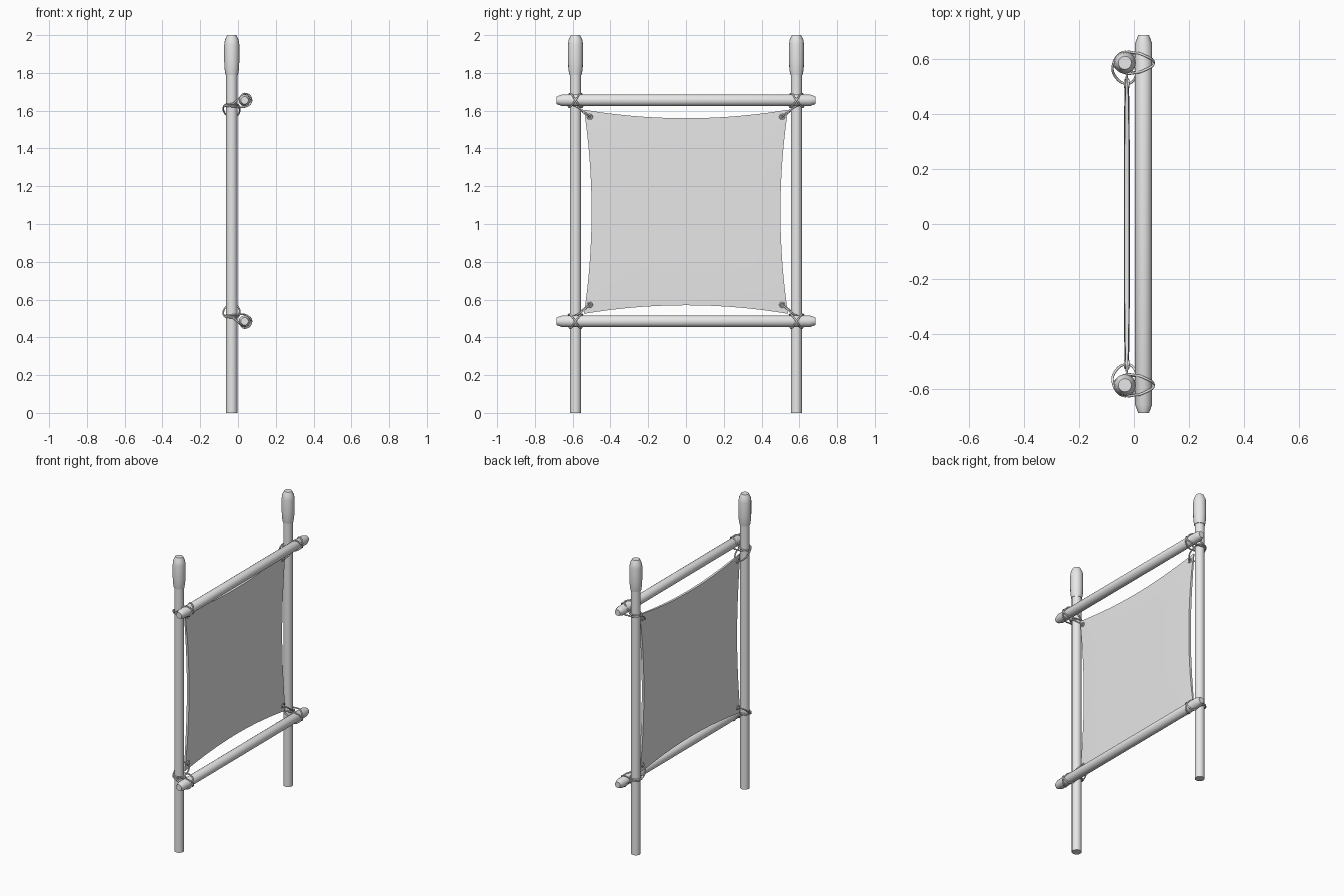
import bpy, bmesh, math
from mathutils import Matrix, Vector

cube = bpy.data.objects.get("Cube")
if cube:
    bpy.data.objects.remove(cube, do_unlink=True)

grey = bpy.data.materials.new("plain_grey")
grey.use_nodes = True
GREY = (0.8, 0.8, 0.8, 1)
grey.diffuse_color = GREY
grey.node_tree.nodes["Principled BSDF"].inputs["Base Color"].default_value = GREY

POST_X, POST_Y = -0.033, 0.585
RAIL_X, MID_Z, RAIL_DZ = 0.035, 1.07, 0.585
CLOTH_X = -0.026


def add_object(name, bm, angle=35):
    bmesh.ops.recalc_face_normals(bm, faces=bm.faces)
    mesh = bpy.data.meshes.new(name)
    bm.to_mesh(mesh)
    bm.free()
    mesh.materials.append(grey)
    ob = bpy.data.objects.new(name, mesh)
    bpy.context.collection.objects.link(ob)
    bpy.ops.object.select_all(action='DESELECT')
    ob.select_set(True)
    bpy.context.view_layer.objects.active = ob
    bpy.ops.object.shade_smooth_by_angle(angle=math.radians(angle))
    return ob


def turned(name, profile, matrix, sides=16):
    """Closed round bar from (radius, height) pairs, turned about local z."""
    bm = bmesh.new()
    rings = [[bm.verts.new((r * math.cos(math.tau * i / sides),
                            r * math.sin(math.tau * i / sides), h))
              for i in range(sides)] for r, h in profile]
    for a, b in zip(rings, rings[1:]):
        for i in range(sides):
            j = (i + 1) % sides
            bm.faces.new((a[i], a[j], b[j], b[i]))
    bm.faces.new(rings[0][::-1])
    bm.faces.new(rings[-1])
    bm.transform(matrix)
    return add_object(name, bm)


def rope(name, points, radius=0.0045):
    """Closed smooth loop of cord through the points."""
    curve = bpy.data.curves.new(name, 'CURVE')
    curve.dimensions = '3D'
    curve.bevel_depth = radius
    curve.bevel_resolution = 2
    curve.resolution_u = 5
    spline = curve.splines.new('BEZIER')
    spline.bezier_points.add(len(points) - 1)
    for bp, p in zip(spline.bezier_points, points):
        bp.co = p
        bp.handle_left_type = bp.handle_right_type = 'AUTO'
    spline.use_cyclic_u = True
    curve.materials.append(grey)
    ob = bpy.data.objects.new(name, curve)
    bpy.context.collection.objects.link(ob)


def eyelet(name, centre, major=0.012, minor=0.004, n=16, m=6):
    """Ring facing x."""
    bm = bmesh.new()
    rings = []
    for i in range(n):
        a = math.tau * i / n
        ring = []
        for k in range(m):
            b = math.tau * k / m
            r = major + minor * math.cos(b)
            ring.append(bm.verts.new(Vector(centre) + Vector(
                (minor * math.sin(b), r * math.cos(a), r * math.sin(a)))))
        rings.append(ring)
    for i in range(n):
        a, b = rings[i], rings[(i + 1) % n]
        for k in range(m):
            q = (k + 1) % m
            bm.faces.new((a[k], a[q], b[q], b[k]))
    add_object(name, bm, 80)


# Posts with thicker rounded caps
post = [(0.03, 0), (0.03, 1.8)]
cap = [(0.033, 1.79), (0.038, 1.82), (0.04, 1.86), (0.04, 1.95),
       (0.036, 1.975), (0.024, 2.0)]
for side, s in (("left", 1), ("right", -1)):
    # named by position along the depth of the frame
    end = "back" if s > 0 else "front"
    place = Matrix.Translation((POST_X, s * POST_Y, 0))
    turned(end + "_post", post, place)
    turned(end + "_post_cap", cap, place)

# Cross rails with chamfered ends
rail = [(0.02, -0.685), (0.031, -0.655), (0.031, 0.655), (0.02, 0.685)]
for level, t in (("upper", 1), ("lower", -1)):
    turned(level + "_rail", rail,
           Matrix.Translation((RAIL_X, 0, MID_Z + t * RAIL_DZ))
           @ Matrix.Rotation(math.pi / 2, 4, 'X'))

# Stretched cloth panel with inward curving edges and thin corners
N = 20
bm = bmesh.new()
sheets = []
for face in (1, -1):
    sheet = []
    for i in range(N + 1):
        row = []
        for j in range(N + 1):
            u, v = 2 * i / N - 1, 2 * j / N - 1
            half = 0.011 - 0.003 * max(u ** 4, v ** 4) - 0.005 * (u * v) ** 4
            row.append(bm.verts.new((CLOTH_X + face * half,
                                     u * (0.50 + 0.04 * v * v),
                                     1.065 + v * (0.495 + 0.045 * u * u))))
        sheet.append(row)
    sheets.append(sheet)
    for i in range(N):
        for j in range(N):
            bm.faces.new((sheet[i][j], sheet[i + 1][j],
                          sheet[i + 1][j + 1], sheet[i][j + 1]))
f, b = sheets
for k in range(N):
    for e in (0, N):
        bm.faces.new((f[k][e], f[k + 1][e], b[k + 1][e], b[k][e]))
        bm.faces.new((f[e][k], f[e][k + 1], b[e][k + 1], b[e][k]))
add_object("cloth_panel", bm, 40)

# Lashings, ties and eyelets; offsets are depth, outward and toward the rail
cross = [(-0.072, 0, -0.028), (-0.035, 0.036, -0.022), (0.005, 0.036, 0.008),
         (0.035, 0.028, 0.036), (0.072, 0, 0), (0.035, -0.028, -0.036),
         (0.0, -0.034, -0.035), (-0.04, -0.034, -0.032)]
tie = [(-0.074, 0, -0.03), (-0.064, -0.055, -0.075), (-0.026, -0.076, -0.088),
       (0.0, -0.062, -0.076), (0.006, -0.01, -0.035), (-0.008, 0.03, -0.022),
       (-0.04, 0.038, -0.02)]
for level, t in (("upper", 1), ("lower", -1)):
    for end, s in (("back", 1), ("front", -1)):
        def spot(p, flip=1):
            return (p[0], s * (POST_Y + flip * p[1]),
                    MID_Z + t * (RAIL_DZ + p[2]))
        corner = level + "_" + end
        rope(corner + "_lashing_a", [spot(p) for p in cross])
        rope(corner + "_lashing_b", [spot(p, -1) for p in cross])
        rope(corner + "_cloth_tie", [spot(p) for p in tie])
        for face in (1, -1):
            eyelet(corner + ("_eyelet_outer" if face > 0 else "_eyelet_inner"),
                   (CLOTH_X + face * 0.007, s * 0.509, MID_Z + t * 0.498))
